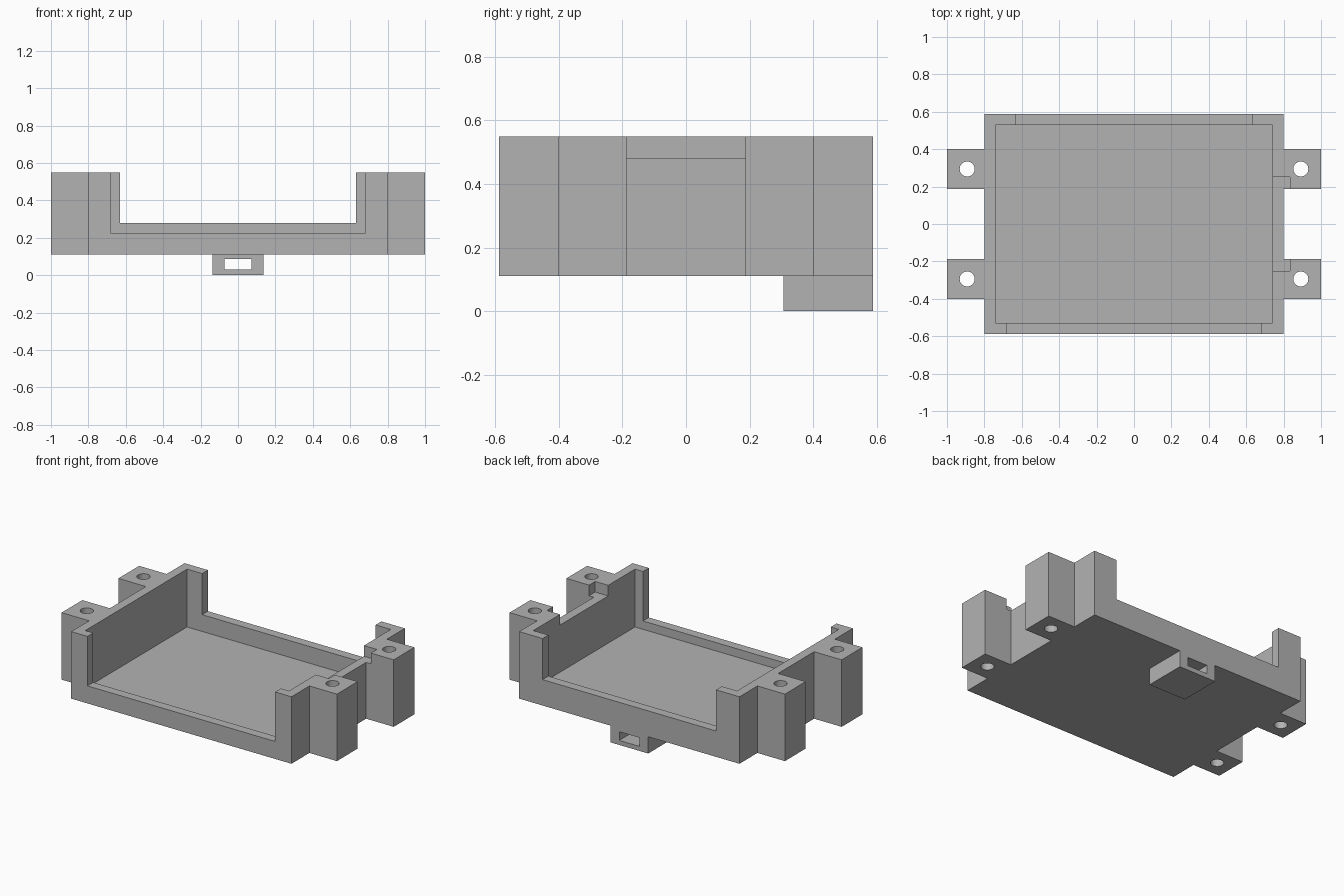
import bpy
import bmesh
from mathutils import Matrix

cube = bpy.data.objects.get("Cube")
if cube:
    bpy.data.objects.remove(cube, do_unlink=True)

grey = bpy.data.materials.new("plain grey")
grey.use_nodes = True
colour = (0.45, 0.45, 0.45, 1)
grey.diffuse_color = colour
grey.node_tree.nodes["Principled BSDF"].inputs["Base Color"].default_value = colour

HALF_X, HALF_Y = 0.8, 0.588
INNER_X, INNER_Y = 0.74, 0.528
BASE, FLOOR, TOP = 0.11, 0.17, 0.55
LUG_IN, LUG_OUT = 0.187, 0.402
HIGH = 0.8


def add_object(name, bm):
    bmesh.ops.recalc_face_normals(bm, faces=bm.faces)
    mesh = bpy.data.meshes.new(name)
    bm.to_mesh(mesh)
    bm.free()
    mesh.materials.append(grey)
    obj = bpy.data.objects.new(name, mesh)
    bpy.context.collection.objects.link(obj)
    return obj


def box(name, x0, x1, y0, y1, z0, z1):
    bm = bmesh.new()
    size = Matrix.Diagonal((x1 - x0, y1 - y0, z1 - z0, 1))
    centre = Matrix.Translation(((x0 + x1) / 2, (y0 + y1) / 2, (z0 + z1) / 2))
    bmesh.ops.create_cube(bm, size=1, matrix=centre @ size)
    return add_object(name, bm)


def cut(target, cutter):
    cutter.hide_render = True
    cutter.hide_viewport = True
    mod = target.modifiers.new(cutter.name, 'BOOLEAN')
    mod.operation = 'DIFFERENCE'
    mod.solver = 'EXACT'
    mod.object = cutter


# Tray body: outline with four mounting lugs, extruded upward
quarter = [(1, LUG_IN), (1, LUG_OUT), (HALF_X, LUG_OUT), (HALF_X, HALF_Y)]
right_half = [(HALF_X, LUG_IN)] + quarter
right_side = [(x, -y) for x, y in reversed(right_half)] + right_half
outline = right_side + [(-x, y) for x, y in reversed(right_side)]
bm = bmesh.new()
base = bm.faces.new([bm.verts.new((x, y, BASE)) for x, y in outline])
walls = bmesh.ops.extrude_face_region(bm, geom=[base])
verts = [v for v in walls["geom"] if isinstance(v, bmesh.types.BMVert)]
bmesh.ops.translate(bm, verts=verts, vec=(0, 0, TOP - BASE))
tray = add_object("tray", bm)

# Cavity, front and back openings, and the notch in the left wall
cut(tray, box("cavity_cutter", -INNER_X, INNER_X, -INNER_Y, INNER_Y, FLOOR, HIGH))
cut(tray, box("front_opening_cutter", -0.682, 0.682, -0.7, -0.5, 0.225, HIGH))
cut(tray, box("back_opening_cutter", -0.63, 0.63, 0.5, 0.7, 0.28, HIGH))
cut(tray, box("left_notch_cutter", 0.7, 0.835, -0.25, 0.25, 0.48, HIGH))

# Screw holes through the lugs
bm = bmesh.new()
for sx in (-1, 1):
    for sy in (-1, 1):
        bmesh.ops.create_cone(
            bm, cap_ends=True, segments=32, radius1=0.04, radius2=0.04, depth=1,
            matrix=Matrix.Translation((sx * 0.892, sy * 0.294, 0.35)))
cut(tray, add_object("screw_hole_cutter", bm))

# Strap loop under the back edge
loop = box("strap_loop", -0.137, 0.137, 0.307, HALF_Y, 0, BASE)
cut(loop, box("strap_slot_cutter", -0.073, 0.073, 0.2, 0.7, 0.03, 0.087))
